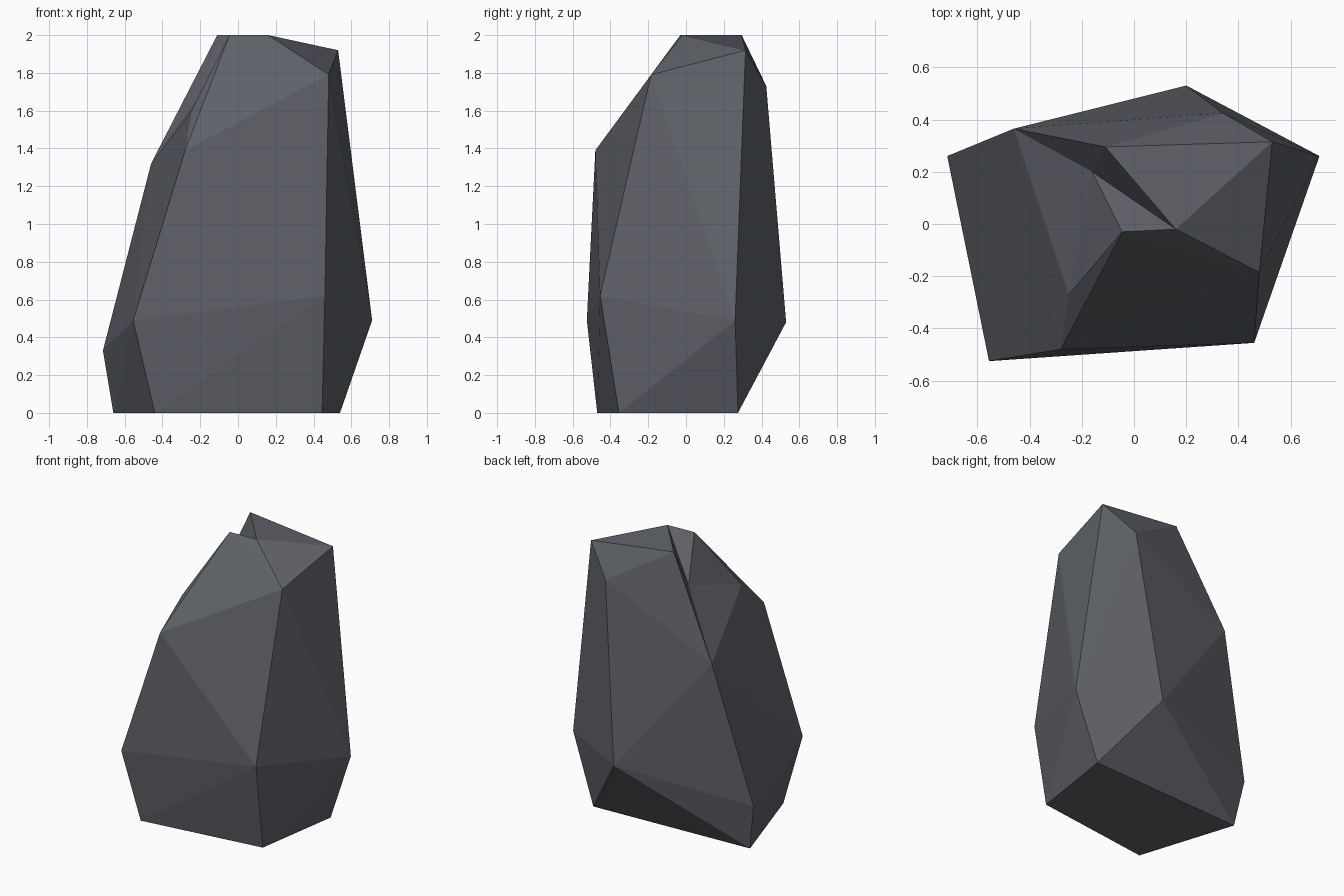
import bpy
import bmesh

cube = bpy.data.objects.get("Cube")
if cube:
    bpy.data.objects.remove(cube)

# One flat slate colour
slate = bpy.data.materials.new("slate_grey")
slate.use_nodes = True
colour = (0.115, 0.122, 0.14, 1)
slate.diffuse_color = colour
slate.node_tree.nodes["Principled BSDF"].inputs["Base Color"].default_value = colour

# Corner points of the boulder, from the ground up
corners = {
    "base_front_right": (-.44, -.47, 0),
    "base_front_left": (.445, -.355, 0),
    "base_back_left": (.54, .275, 0),
    "base_back_right": (-.66, .22, 0),
    "waist_right": (-.715, .26, .33),
    "waist_front_right": (-.555, -.525, .49),
    "waist_front_left": (.46, -.455, .62),
    "waist_left": (.71, .26, .49),
    "waist_back": (.2, .53, .48),
    "shoulder_right": (-.46, .365, 1.32),
    "shoulder_front": (-.28, -.48, 1.39),
    "shoulder_upper": (-.25, -.27, 1.59),
    "shoulder_back": (.34, .425, 1.73),
    "crown_front": (.48, -.185, 1.79),
    "crown_left": (.53, .315, 1.92),
    "peak_middle": (.16, -.02, 2),
    "peak_front": (-.045, -.03, 2),
    "peak_back": (-.11, .295, 2),
}

# Solid faceted body
bm = bmesh.new()
vert = {name: bm.verts.new(point) for name, point in corners.items()}
bmesh.ops.convex_hull(bm, input=list(bm.verts))

# Open the skin between the peaks, then sink it to a single notch point
rim = {vert[n] for n in ("peak_middle", "peak_front", "peak_back",
                         "shoulder_right", "shoulder_upper")}
opened = [f for f in bm.faces if set(f.verts) <= rim
          and not {vert["peak_middle"], vert["shoulder_upper"]} <= set(f.verts)]
bmesh.ops.delete(bm, geom=opened, context="FACES")
notch = bm.verts.new((-.16, .2, 1.74))
for edge in [e for e in bm.edges if e.is_boundary]:
    bm.faces.new((*edge.verts, notch))
bmesh.ops.delete(bm, geom=[e for e in bm.edges if not e.link_faces], context="EDGES")
bmesh.ops.recalc_face_normals(bm, faces=bm.faces)

# Flat-shaded boulder object
mesh = bpy.data.meshes.new("boulder")
bm.to_mesh(mesh)
bm.free()
mesh.materials.append(slate)
boulder = bpy.data.objects.new("boulder", mesh)
bpy.context.collection.objects.link(boulder)
